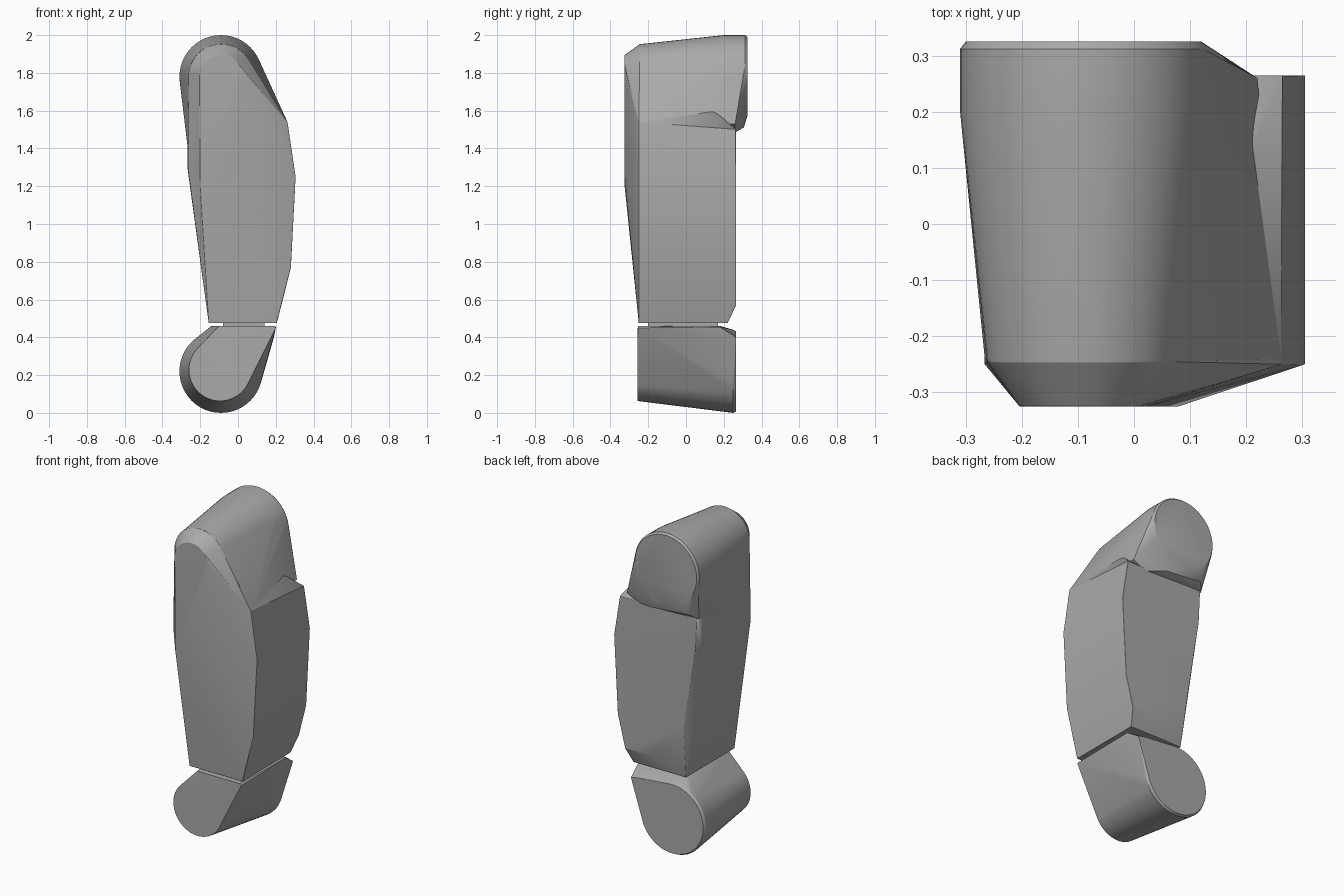
import bpy, bmesh
from math import cos, sin, tau, radians

if "Cube" in bpy.data.objects:
    bpy.data.objects.remove(bpy.data.objects["Cube"])

grey = bpy.data.materials.new("plain grey")
grey.use_nodes = True
COLOUR = (0.4, 0.4, 0.4, 1)
grey.diffuse_color = COLOUR
grey.node_tree.nodes["Principled BSDF"].inputs["Base Color"].default_value = COLOUR


def ring(y, radius, z, x=-0.09, count=48):
    """Circle of points around the y axis."""
    return [(x + radius * cos(tau * i / count), y, z + radius * sin(tau * i / count))
            for i in range(count)]


def arch(y, radius, z, x=-0.09):
    """Upper half of a ring."""
    return [p for p in ring(y, radius, z, x) if p[2] >= z - 0.001]


def at(y, outline):
    """Place an (x, z) outline at depth y."""
    return [(x, y, z) for x, z in outline]


def hull(name, points, bevel=0.0):
    """Faceted solid wrapped around the given points."""
    bm = bmesh.new()
    for p in points:
        bm.verts.new(p)
    result = bmesh.ops.convex_hull(bm, input=bm.verts)
    spare = {g for g in result["geom_interior"] + result["geom_unused"]
             if isinstance(g, bmesh.types.BMVert)}
    bmesh.ops.delete(bm, geom=list(spare), context="VERTS")
    bmesh.ops.dissolve_limit(bm, angle_limit=radians(1), verts=bm.verts, edges=bm.edges)
    bmesh.ops.recalc_face_normals(bm, faces=bm.faces)
    mesh = bpy.data.meshes.new(name)
    bm.to_mesh(mesh)
    bm.free()
    mesh.materials.append(grey)
    obj = bpy.data.objects.new(name, mesh)
    bpy.context.collection.objects.link(obj)
    if bevel:
        mod = obj.modifiers.new("soft edges", "BEVEL")
        mod.width, mod.segments = bevel, 2
        mod.limit_method, mod.angle_limit = "ANGLE", radians(40)
    bpy.ops.object.select_all(action="DESELECT")
    obj.select_set(True)
    bpy.context.view_layer.objects.active = obj
    bpy.ops.object.shade_smooth_by_angle(angle=radians(20))
    return obj


# Long middle segment: bulging outer side, raised front, clipped lower back edge
bulge = [(0.305, 1.25), (0.28, 0.77)]
base = [(-0.155, 0.475), (0.205, 0.475)]
hull("middle_segment",
     at(0.265, bulge + [(0.265, 1.5), (-0.26, 1.5), (-0.25, 1.3),
                        (-0.17, 0.8), (0.06, 0.57), (0.23, 0.57)])
     + at(0.22, base + [(-0.268, 1.3), (-0.268, 1.5)])
     + at(-0.25, bulge + base + [(0.262, 1.54), (-0.266, 1.3)])
     + at(-0.325, [(-0.2, 1.2), (0.08, 1.25)])
     + arch(-0.245, 0.172, 1.78) + arch(-0.325, 0.115, 1.78),
     bevel=0.008)

# Upper knuckle: round barrel widening towards the back, with an angled lower lip
hull("upper_knuckle",
     ring(0.325, 0.21, 1.78) + ring(0.312, 0.22, 1.78) + ring(0.2, 0.22, 1.78)
     + arch(-0.245, 0.172, 1.78)
     + at(0.305, [(-0.23, 1.53), (0.02, 1.51)])
     + at(0.26, [(0.22, 1.53), (0.14, 1.485), (-0.27, 1.5)])
     + at(-0.24, [(0.262, 1.54), (-0.266, 1.4)]))

# Lower knuckle: tapered barrel with a corner reaching up to the middle segment
hull("lower_knuckle",
     ring(0.265, 0.212, 0.22) + ring(0.25, 0.22, 0.22) + ring(-0.258, 0.165, 0.228, -0.095)
     + at(0.265, [(0.19, 0.4), (0.15, 0.41)])
     + at(0.18, [(0.2, 0.455), (-0.14, 0.46)])
     + at(-0.255, [(0.2, 0.45), (0.19, 0.46), (-0.1, 0.46)]),
     bevel=0.006)

# Pin joining the middle segment to the lower knuckle
hull("joint_pin", [(x, y, z) for x in (-0.08, 0.14) for y in (-0.2, 0.17) for z in (0.4, 0.52)])
